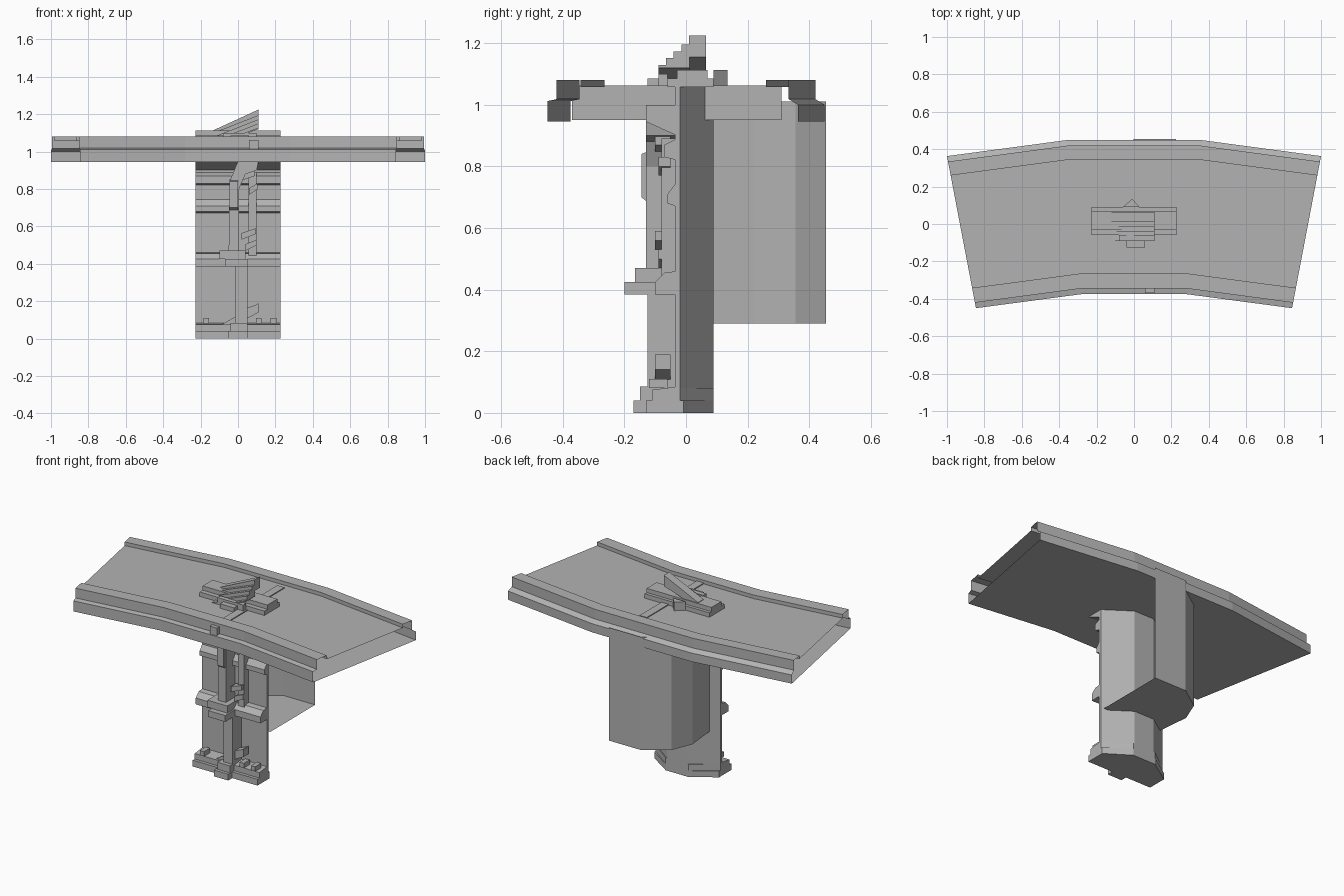
import bpy, bmesh, math
from mathutils import Vector, Matrix

cube = bpy.data.objects.get("Cube")
if cube:
    bpy.data.objects.remove(cube, do_unlink=True)

stone = bpy.data.materials.new("grey stone")
stone.use_nodes = True
stone.diffuse_color = (0.45, 0.45, 0.45, 1)
stone.node_tree.nodes["Principled BSDF"].inputs["Base Color"].default_value = (0.45, 0.45, 0.45, 1)


def finish(name, bm, recalc=True):
    if recalc:
        bmesh.ops.recalc_face_normals(bm, faces=bm.faces)
    mesh = bpy.data.meshes.new(name)
    bm.to_mesh(mesh)
    bm.free()
    mesh.materials.append(stone)
    obj = bpy.data.objects.new(name, mesh)
    bpy.context.scene.collection.objects.link(obj)
    return obj


def prism(name, points, axis, lo, hi):
    """Extrude a 2D outline along x, y or z."""
    def place(p, d):
        return {"x": (d, p[0], p[1]), "y": (p[0], d, p[1]), "z": (p[0], p[1], d)}[axis]
    bm = bmesh.new()
    rings = [[bm.verts.new(place(p, d)) for p in points] for d in (lo, hi)]
    n = len(points)
    for ring in rings:
        bm.faces.new(ring)
    for i in range(n):
        j = (i + 1) % n
        bm.faces.new((rings[0][i], rings[0][j], rings[1][j], rings[1][i]))
    return finish(name, bm)


def box(name, x0, x1, y0, y1, z0, z1):
    return prism(name, [(x0, y0), (x1, y0), (x1, y1), (x0, y1)], "z", z0, z1)


# Curved deck: hollow rail-and-floor section lofted along the bend, ends open
section = [(-.375, .945), (-.375, 1.012), (-.345, 1.018), (-.345, 1.08), (-.265, 1.08),
           (-.265, 1.057), (.345, 1.057), (.345, 1.08), (.42, 1.08), (.42, 1.018),
           (.45, 1.0), (.45, .945)]
bm = bmesh.new()
rings = []
for side, end in ((-1, True), (-1, False), (1, False), (1, True)):
    ring = []
    for y, z in section:
        t = (y + .375) / .825
        if end:
            x, y = .845 + .155 * t, y - .075 - .012 * t
        else:
            x = .28 + .07 * t
        ring.append(bm.verts.new((side * x, y, z)))
    rings.append(ring)
for a, b in zip(rings, rings[1:]):
    for i in range(len(section)):
        j = (i + 1) % len(section)
        bm.faces.new((a[i], b[i], b[j], a[j]))
finish("bridge_deck", bm, recalc=False)

# Cross beam buried in the deck
box("cross_beam", .06, .11, -.37, .31, .95, 1.063)

# Rear buttress: bent shell, open on one side, with a floor plate
plan = [(.225, .455), (.0, .455), (-.145, .355), (-.2, .22), (-.18, .02), (.13, .0), (.225, .005)]
bm = bmesh.new()
low = [bm.verts.new((x, y, .29)) for x, y in plan]
high = [bm.verts.new((x, y, 1.01)) for x, y in plan]
bm.faces.new(low)
for i in range(4):
    bm.faces.new((low[i], low[i + 1], high[i + 1], high[i]))
finish("rear_buttress", bm)

# Column body with a tapering back
prism("column_body", [(.228, -.035), (.228, -.02), (.07, .09), (-.07, .09), (-.228, -.02), (-.228, -.035)],
      "z", 0, 1.08)

# Full-width mouldings on the column, as side profiles (y, z)
mouldings = {
    "base_course": [(-.03, 0), (-.13, 0), (-.13, .04), (-.11, .04), (-.11, .075), (-.03, .085)],
    "middle_band": [(-.03, .385), (-.1, .385), (-.1, .425), (-.07, .455), (-.03, .46)],
    "upper_ledge": [(-.03, .67), (-.06, .68), (-.06, .71), (-.03, .75)],
    "neck_ledge": [(-.03, .82), (-.07, .83), (-.07, .87), (-.03, .89)],
    "capital": [(-.03, .9), (-.13, .945), (-.13, 1.0), (-.03, 1.0)],
    "top_ledge": [(-.06, 1.057), (-.06, 1.085), (-.03, 1.085), (-.03, 1.112), (.07, 1.112),
                  (.07, 1.085), (.09, 1.085), (.09, 1.057)],
}
for name, outline in mouldings.items():
    prism(name, outline, "x", -.228, .228)

# Rear plinth follows the tapering back
for i, (z0, z1, r) in enumerate([(0, .04, .012), (.04, .08, .0)]):
    prism(f"rear_plinth_{i}", [(.228, -.06), (.228, -.02 + r), (.08, .09), (-.08, .09),
                               (-.228, -.02 + r), (-.228, -.06)], "z", z0, z1)

# Front post with plinth, collar and bent head
box("post_plinth", -.05, .05, -.17, -.03, 0, .04)
box("post_plinth_top", -.04, .05, -.15, -.03, .04, .085)
box("lower_post", -.015, .05, -.125, -.03, .08, .4)
box("post_collar", -.07, .05, -.2, -.03, .385, .425)
box("post_collar_top", -.1, .04, -.165, -.03, .425, .47)
prism("upper_post", [(-.05, .46), (.005, .46), (.005, .8), (.04, .88), (.1, .9), (.11, .95),
                     (.0, .95), (-.045, .84)], "y", -.13, -.03)
prism("post_bulge", [(-.12, .68), (-.145, .7), (-.145, .84), (-.12, .85)], "x", -.045, .0)

# Side pipe and broken brackets beside the post
box("side_pipe", .055, .1, -.08, -.03, .4, .89)
prism("pipe_foot", [(-.08, .04), (.11, .14), (.11, .19), (-.08, .08)], "y", -.1, -.05)
for i, (x, z, w) in enumerate([(.07, .12, .05), (.08, .47, .04), (.07, .53, .05), (.09, .77, .03), (.06, .84, .06)]):
    prism(f"bracket_{i}", [(x - w, z), (x + w / 2, z + .03), (x + w / 2, z + .06), (x - w, z + .035)],
          "y", -.1 + .01 * (i % 2), -.05)
for i, x in enumerate((-.17, .11, .19)):
    box(f"base_stud_{i}", x - .015, x + .015, -.12, -.06, .08, .11)

# Sloping broken beam and stepped rubble above the deck
prism("sloping_beam", [(-.13, 1.08), (.11, 1.155), (.11, 1.225), (-.13, 1.115)], "y", .01, .065)
for i in range(4):
    top = 1.195 - .022 * i
    prism(f"rubble_step_{i}", [(-.12, 1.06), (.11, 1.06 + .06), (.11, top), (-.12, top - .09)],
          "y", -.015 - .025 * i, .012 - .025 * i)
box("rubble_block_front", -.04, .06, -.125, -.06, 1.055, 1.085)
box("rubble_block_low", -.08, .1, -.09, -.06, 1.055, 1.1)
prism("rubble_wedge", [(-.06, .09), (-.01, .135), (.03, .09)], "z", 1.057, 1.112)
